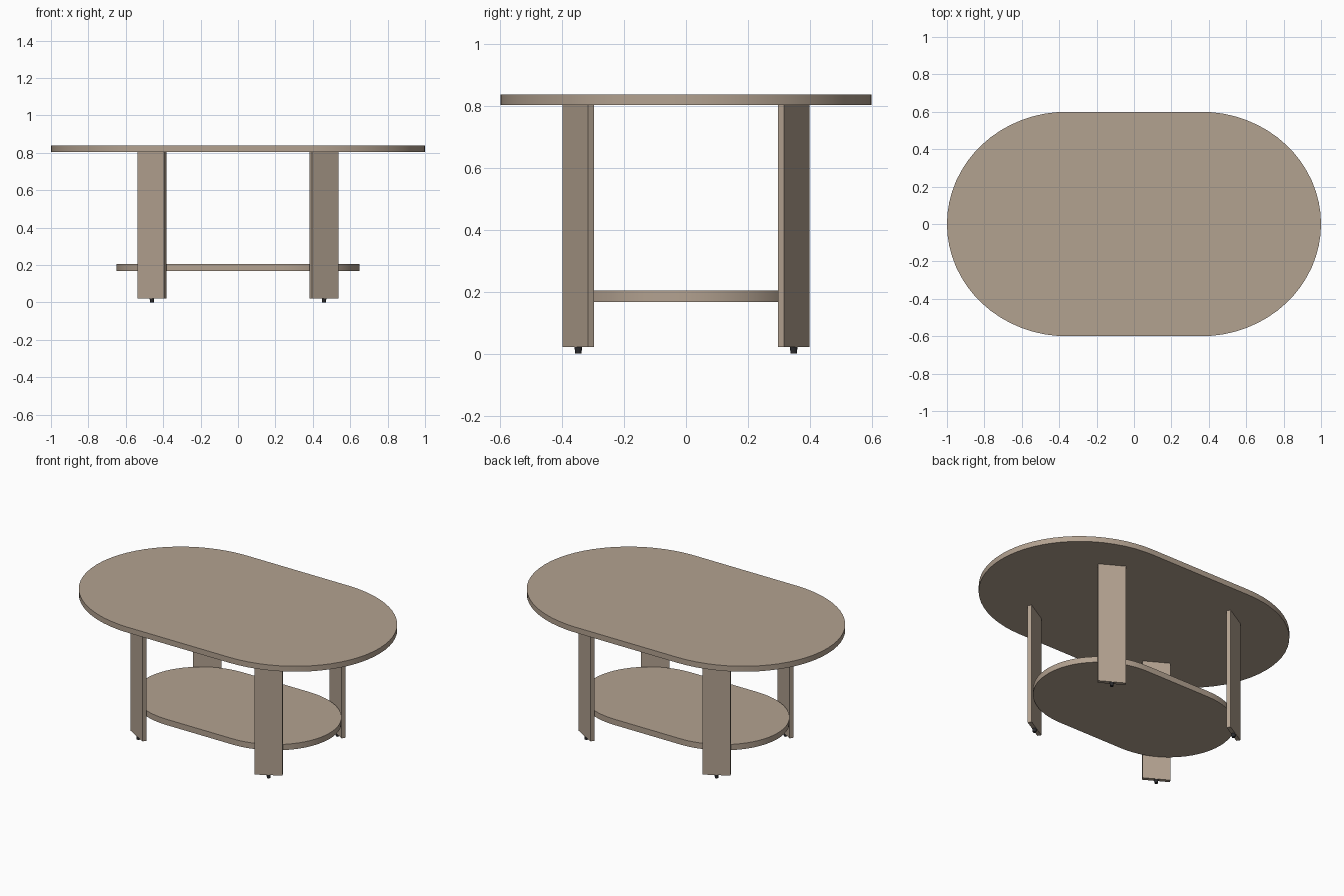
import bpy
import math

cube = bpy.data.objects.get("Cube")
if cube:
    bpy.data.objects.remove(cube, do_unlink=True)


def material(name, colour):
    m = bpy.data.materials.new(name)
    m.use_nodes = True
    m.diffuse_color = (*colour, 1)
    m.node_tree.nodes["Principled BSDF"].inputs["Base Color"].default_value = (*colour, 1)
    return m


wood = material("taupe wood", (0.45, 0.36, 0.28))
rubber = material("dark rubber", (0.025, 0.025, 0.028))


def smooth(obj):
    bpy.ops.object.select_all(action="DESELECT")
    bpy.context.view_layer.objects.active = obj
    obj.select_set(True)
    bpy.ops.object.shade_smooth_by_angle(angle=math.radians(30))


def rounded_board(name, scale, bottom, top, steps=32):
    """Oblong slab: straight long sides and rounded ends."""
    straight, reach, depth = 0.36 * scale, 0.64 * scale, 0.6 * scale
    outline = []
    for side in (1, -1):
        for i in range(steps + 1):
            a = math.pi * (i / steps - 0.5)
            outline.append((side * (straight + reach * math.cos(a)),
                            side * depth * math.sin(a)))
    n = len(outline)
    verts = [(x, y, z) for z in (bottom, top) for x, y in outline]
    faces = [list(range(n))[::-1], list(range(n, 2 * n))]
    faces += [(i, (i + 1) % n, n + (i + 1) % n, n + i) for i in range(n)]
    mesh = bpy.data.meshes.new(name)
    mesh.from_pydata(verts, [], faces)
    mesh.materials.append(wood)
    obj = bpy.data.objects.new(name, mesh)
    bpy.context.collection.objects.link(obj)
    smooth(obj)


def leg(name, sx, sy):
    """Upright plank turned to lie along the curve of the shelf."""
    x, y, bottom, top = 0.46 * sx, 0.348 * sy, 0.022, 0.804
    bpy.ops.mesh.primitive_cube_add(size=1, location=(x, y, (bottom + top) / 2),
                                    rotation=(0, 0, -sx * sy * math.radians(30)))
    plank = bpy.context.object
    plank.name = name + "_leg"
    plank.scale = (0.164, 0.024, top - bottom)
    plank.data.materials.append(wood)

    # Small glide under the plank, with a chamfered base
    bpy.ops.mesh.primitive_cylinder_add(vertices=24, radius=0.0125, depth=0.022,
                                        location=(x, y, 0.011))
    foot = bpy.context.object
    foot.name = name + "_foot"
    for v in foot.data.vertices:
        if v.co.z < 0:
            v.co.x *= 0.8
            v.co.y *= 0.8
    foot.data.materials.append(rubber)
    smooth(foot)


# Table top and lower shelf share one outline
rounded_board("table_top", 1.0, 0.803, 0.838)
rounded_board("lower_shelf", 0.65, 0.167, 0.204)

# Four legs with feet
for sy, end in ((-1, "front"), (1, "back")):
    for sx, side in ((1, "left"), (-1, "right")):
        leg(f"{end}_{side}", sx, sy)
